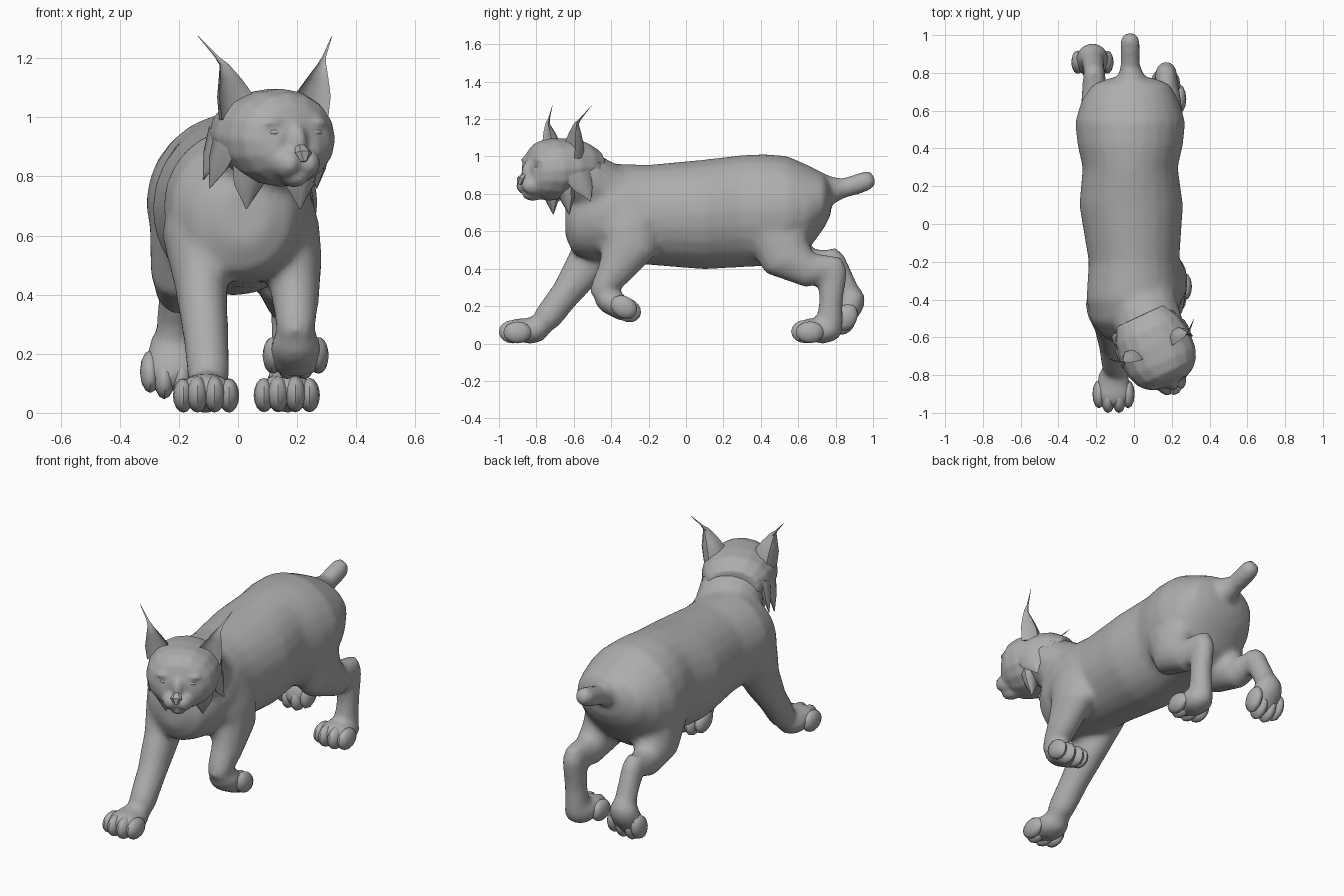
import bpy, bmesh, math
from mathutils import Matrix, Vector

if "Cube" in bpy.data.objects:
    bpy.data.objects.remove(bpy.data.objects["Cube"])

GREY = (.42, .42, .42, 1)
fur = bpy.data.materials.new("grey fur")
fur.use_nodes = True
fur.diffuse_color = GREY
fur.node_tree.nodes["Principled BSDF"].inputs["Base Color"].default_value = GREY

X_AXIS = Vector((1, 0, 0))
Z_AXIS = Vector((0, 0, 1))


def finish(name, bm, frame=Matrix()):
    bmesh.ops.recalc_face_normals(bm, faces=bm.faces)
    mesh = bpy.data.meshes.new(name)
    bm.to_mesh(mesh)
    bm.free()
    mesh.transform(frame)
    mesh.materials.append(fur)
    obj = bpy.data.objects.new(name, mesh)
    bpy.context.collection.objects.link(obj)
    return obj


def loft(name, path, sides=14, frame=Matrix(), hollow=1, upright=False):
    """Skin ellipses along a path of (x, y, z, half width, half height).
    A hollow factor below one dents the front half, as for an ear;
    upright keeps every ellipse vertical."""
    bm = bmesh.new()
    centres = [Vector(p[:3]) for p in path]
    rings = []
    for i, (x, y, z, wide, high) in enumerate(path):
        ahead = centres[min(i + 1, len(path) - 1)]
        behind = centres[max(i - 1, 0)]
        up = Z_AXIS if upright else (ahead - behind).cross(X_AXIS).normalized()
        ring = []
        for k in range(sides):
            angle = math.tau * k / sides
            lift = math.sin(angle) * high
            if lift < 0:
                lift *= hollow
            ring.append(bm.verts.new(centres[i] + X_AXIS * math.cos(angle) * wide + up * lift))
        rings.append(ring)
    for low, top in zip(rings, rings[1:]):
        for k in range(sides):
            n = (k + 1) % sides
            bm.faces.new((low[k], low[n], top[n], top[k]))
    bm.faces.new(rings[0])
    bm.faces.new(rings[-1])
    return finish(name, bm, frame)


def blobs(name, items, frame=Matrix()):
    """Ellipsoids given as (centre, half sizes) in one object."""
    bm = bmesh.new()
    for centre, size in items:
        place = Matrix.Translation(centre) @ Matrix.Diagonal((*size, 1))
        bmesh.ops.create_uvsphere(bm, u_segments=12, v_segments=8, radius=1, matrix=place)
    return finish(name, bm, frame)


def fuse(name, pieces, voxel, passes):
    """Melt overlapping pieces into one continuous skin."""
    bm = bmesh.new()
    for piece in pieces:
        bm.from_mesh(piece.data)
        bpy.data.objects.remove(piece)
    obj = finish(name, bm)
    skin = obj.modifiers.new("skin", 'REMESH')
    skin.mode = 'VOXEL'
    skin.voxel_size = voxel
    soften = obj.modifiers.new("soften", 'SMOOTH')
    soften.iterations = passes
    return obj


def paw(name, centre, pitch=0):
    """Four forward toes, tipped about the x axis; returns the palm for fusing."""
    frame = Matrix.Translation(centre) @ Matrix.Rotation(math.radians(pitch), 4, 'X')
    toes = []
    for side in (-1, 1):
        toes.append(((side * .029, -.062, -.006), (.037, .076, .062)))
        toes.append(((side * .077, -.038, -.01), (.035, .075, .058)))
    blobs(name + "_toes", toes, frame)
    return blobs(name, [((0, .03, 0), (.088, .105, .071)),
                        ((0, -.03, .003), (.1, .085, .064))], frame)


# Trunk, neck and bobbed tail
trunk = loft("trunk", [
    (-.01, .775, .77, .11, .08), (-.015, .74, .765, .205, .145), (-.02, .65, .725, .26, .23),
    (-.02, .54, .71, .292, .293), (-.02, .42, .713, .28, .3), (-.02, .3, .708, .252, .3),
    (-.015, .1, .69, .275, .294), (0, -.2, .688, .24, .268), (0, -.4, .7, .253, .262),
    (0, -.52, .685, .225, .235), (.01, -.6, .655, .17, .18), (.02, -.645, .67, .085, .1)],
    sides=24, upright=True)
neck = loft("neck", [
    (0, -.28, .74, .21, .19), (.04, -.43, .81, .195, .16),
    (.08, -.53, .87, .187, .155), (.1, -.62, .92, .175, .13)])
tail = loft("tail", [
    (-.01, .66, .8, .13, .12), (-.01, .76, .82, .08, .085), (-.02, .84, .83, .052, .054),
    (-.02, .92, .853, .054, .056), (-.02, .98, .875, .052, .052), (-.02, 1.008, .885, .03, .035)])

# Planted right foreleg, reaching forward
right_foreleg = loft("right_foreleg", [
    (-.13, -.36, .78, .1, .12), (-.145, -.43, .6, .112, .15), (-.125, -.525, .43, .09, .115),
    (-.11, -.64, .27, .078, .083), (-.1, -.74, .14, .073, .077), (-.1, -.79, .075, .06, .05)])
right_forepaw = paw("right_forepaw", (-.108, -.863, .069))

# Lifted left foreleg with the wrist curled back
left_foreleg = loft("left_foreleg", [
    (.14, -.37, .8, .09, .15), (.17, -.31, .64, .105, .18), (.185, -.3, .52, .1, .15),
    (.195, -.385, .38, .08, .095), (.195, -.455, .285, .066, .063), (.195, -.485, .25, .045, .04)])
left_forepaw = paw("left_forepaw", (.195, -.37, .205), pitch=150)

# Left hind leg, standing
left_thigh = loft("left_thigh", [
    (.12, .48, .64, .13, .19), (.155, .54, .46, .108, .145),
    (.17, .66, .39, .08, .093), (.17, .77, .4, .06, .077), (.17, .82, .41, .04, .05)])
left_shin = loft("left_shin", [
    (.17, .785, .46, .045, .05), (.17, .785, .39, .06, .08), (.17, .775, .22, .058, .064),
    (.165, .765, .1, .065, .075), (.165, .76, .04, .06, .07)])
left_hind_paw = paw("left_hind_paw", (.165, .7, .07))

# Right hind leg, pushing off with its sole turned back
right_thigh = loft("right_thigh", [
    (-.17, .48, .64, .13, .19), (-.185, .54, .48, .112, .145),
    (-.2, .66, .42, .08, .09), (-.21, .76, .44, .064, .062), (-.21, .8, .45, .045, .045)])
right_shin = loft("right_shin", [
    (-.21, .755, .495, .045, .045), (-.21, .785, .44, .059, .07),
    (-.215, .85, .32, .059, .06), (-.22, .885, .23, .062, .064), (-.22, .885, .18, .05, .045)])
right_hind_paw = paw("right_hind_paw", (-.22, .865, .178), pitch=63)

fuse("body_and_legs", [
    trunk, neck, tail, right_foreleg, left_foreleg, left_thigh, left_shin, right_thigh,
    right_shin, right_forepaw, left_forepaw, left_hind_paw, right_hind_paw], .017, 9)

# Head, built facing forward and turned towards its left
turn = Matrix.Translation((.106, -.64, 0)) @ Matrix.Rotation(math.radians(25), 4, 'Z')
skull = loft("skull", [
    (0, .17, .95, .14, .09), (0, .09, .945, .182, .14), (0, 0, .937, .202, .16),
    (0, -.1, .93, .195, .167), (0, -.16, .926, .172, .155), (0, -.2, .918, .135, .125),
    (0, -.228, .885, .08, .085)], sides=16, frame=turn, upright=True)
muzzle = blobs("muzzle", [
    ((-.034, -.2, .845), (.052, .078, .055)), ((.034, -.2, .845), (.052, .078, .055)),
    ((0, -.207, .91), (.038, .056, .075)), ((0, -.197, .797), (.045, .06, .034)),
    ((-.08, -.19, .982), (.045, .036, .018)), ((.08, -.19, .982), (.045, .036, .018))], turn)
fuse("head", [skull, muzzle], .011, 3)
loft("nose", [
    (0, -.25, .9, .02, .012), (0, -.272, .88, .032, .016), (0, -.276, .85, .01, .012)],
    sides=6, frame=turn)

for label, side in (("left", 1), ("right", -1)):
    # Concave ears ending in long thin tufts
    loft(label + "_ear", [
        (side * .13, -.045, .99, .068, .085), (side * .142, -.045, 1.07, .066, .075),
        (side * .162, -.04, 1.13, .04, .05), (side * .182, -.03, 1.18, .016, .018),
        (side * .2, -.01, 1.205, .007, .007), (side * .25, .035, 1.275, .001, .001)],
        sides=10, frame=turn, hollow=-.35)
    # Narrow eye below the brow
    blobs(label + "_eye", [((side * .07, -.21, .949), (.03, .014, .011))], turn)
    # Flat pointed locks of the cheek ruff
    for n, (base, tip, wide, deep) in enumerate([
            ((.165, -.02, .93), (.2, .05, .76), .03, .09),
            ((.09, -.05, .86), (.1, -.03, .69), .07, .05),
            ((.15, .07, .95), (.185, .13, .79), .03, .07)]):
        loft(f"{label}_ruff_{n + 1}", [
            (side * base[0], base[1], base[2], wide, deep),
            (side * (base[0] + tip[0]) / 2, (base[1] + tip[1]) / 2, (base[2] + tip[2]) / 2,
             wide * .8, deep * .7),
            (side * tip[0], tip[1], tip[2], .002, .002)], sides=8, frame=turn)

# Settle the fused skins, then smooth the fur with crisp edges
bpy.ops.object.select_all(action='DESELECT')
for obj in bpy.context.collection.objects:
    if obj.type == 'MESH' and fur.name in obj.data.materials:
        obj.select_set(True)
        bpy.context.view_layer.objects.active = obj
bpy.ops.object.convert(target='MESH')
bpy.ops.object.shade_smooth_by_angle(angle=math.radians(40))
